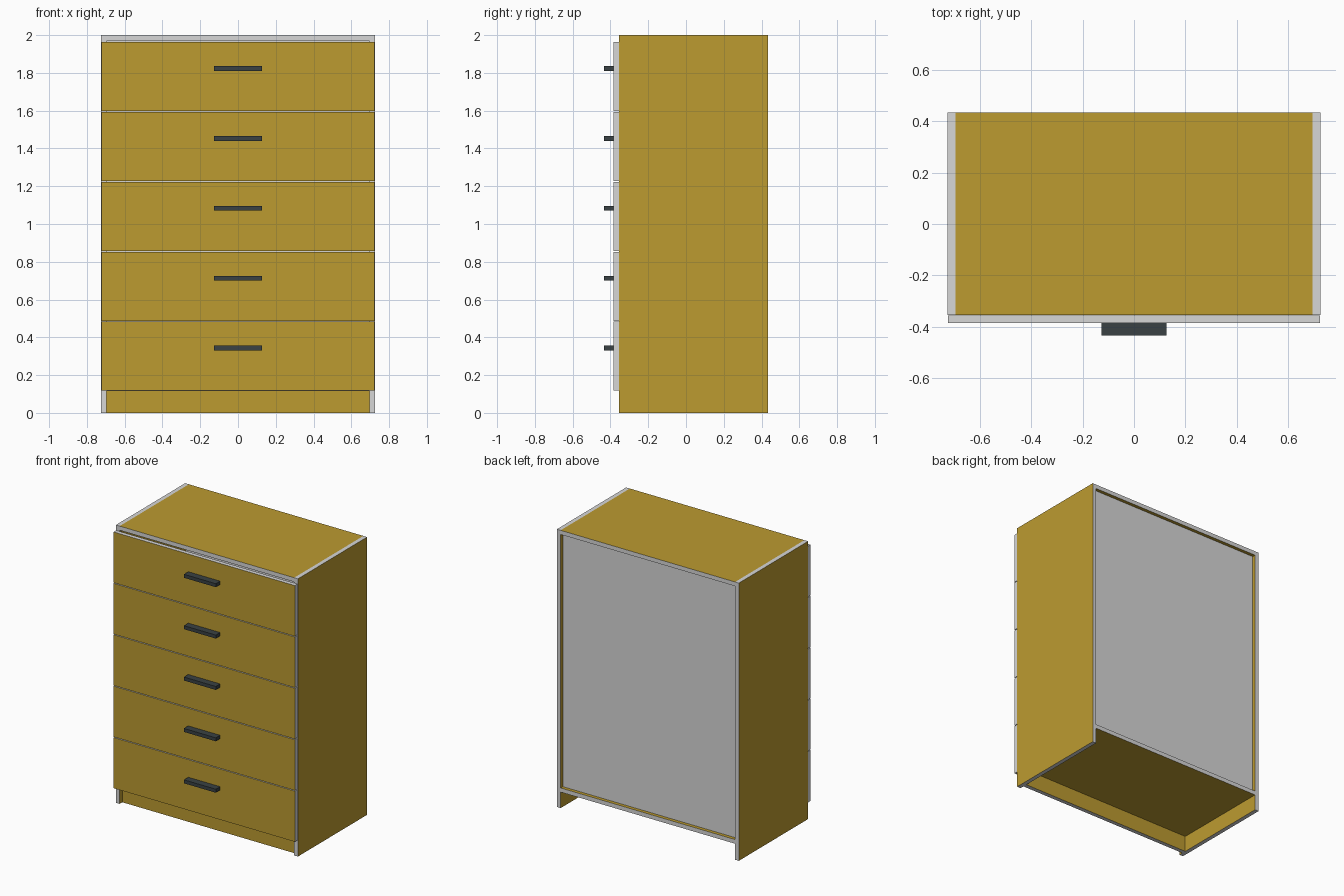
import bpy, bmesh
from mathutils import Vector

if "Cube" in bpy.data.objects:
    bpy.data.objects.remove(bpy.data.objects["Cube"])


def material(name, rgb):
    m = bpy.data.materials.new(name)
    m.diffuse_color = (*rgb, 1.0)
    m.use_nodes = True
    m.node_tree.nodes["Principled BSDF"].inputs["Base Color"].default_value = m.diffuse_color
    return m


WOOD = material("golden_wood", (0.503, 0.328, 0.030))
EDGE = material("pale_grey_edge", (0.68, 0.68, 0.68))
DARK = material("dark_metal", (0.041, 0.053, 0.056))


def box(name, lo, hi, mats, broad_axis=None):
    """Box from corner to corner; faces off the broad axis take the second material."""
    lo, hi = Vector(lo), Vector(hi)
    bm = bmesh.new()
    bmesh.ops.create_cube(bm, size=1.0)
    for v in bm.verts:
        for i in range(3):
            v.co[i] = hi[i] if v.co[i] > 0 else lo[i]
    bm.normal_update()
    if broad_axis is not None:
        for f in bm.faces:
            f.material_index = 0 if abs(f.normal[broad_axis]) > 0.5 else 1
    me = bpy.data.meshes.new(name)
    bm.to_mesh(me)
    bm.free()
    for m in mats:
        me.materials.append(m)
    ob = bpy.data.objects.new(name, me)
    bpy.context.collection.objects.link(ob)
    return ob


PANEL = (WOOD, EDGE)
W, T = 0.725, 0.03            # half width, board thickness
INNER = W - T
FRONT, BACK = -0.354, 0.434   # carcass depth
BASE = 0.115                  # underside of the bottom board

# Carcass boards: wood faces with pale cut edges
box("left_side", (-W, FRONT, 0), (-INNER, BACK, 2), PANEL, 0)
box("right_side", (INNER, FRONT, 0), (W, BACK, 2), PANEL, 0)
box("top_board", (-INNER, FRONT, 2 - T), (INNER, BACK, 2), PANEL, 2)
box("bottom_board", (-INNER, FRONT, BASE), (INNER, BACK, BASE + T), PANEL, 2)
box("plinth", (-INNER, FRONT + 0.03, 0), (INNER, FRONT + 0.06, BASE), PANEL, 1)

# Recessed back panel
box("back_panel", (-INNER, BACK - 0.035, BASE + T),
    (INNER, BACK - 0.025, 2 - T), (EDGE,))

# Five drawer fronts with bar handles
PITCH, GAP = 0.37, 0.005
for i in range(5):
    z0 = BASE + i * PITCH
    box(f"drawer_front_{i + 1}", (-0.7225, -0.385, z0 + GAP / 2),
        (0.7225, FRONT - 0.001, z0 + PITCH - GAP / 2), PANEL, 1)
    zc = z0 + 0.228
    box(f"handle_{i + 1}", (-0.127, -0.434, zc - 0.0125),
        (0.127, -0.385, zc + 0.0125), (DARK,))
